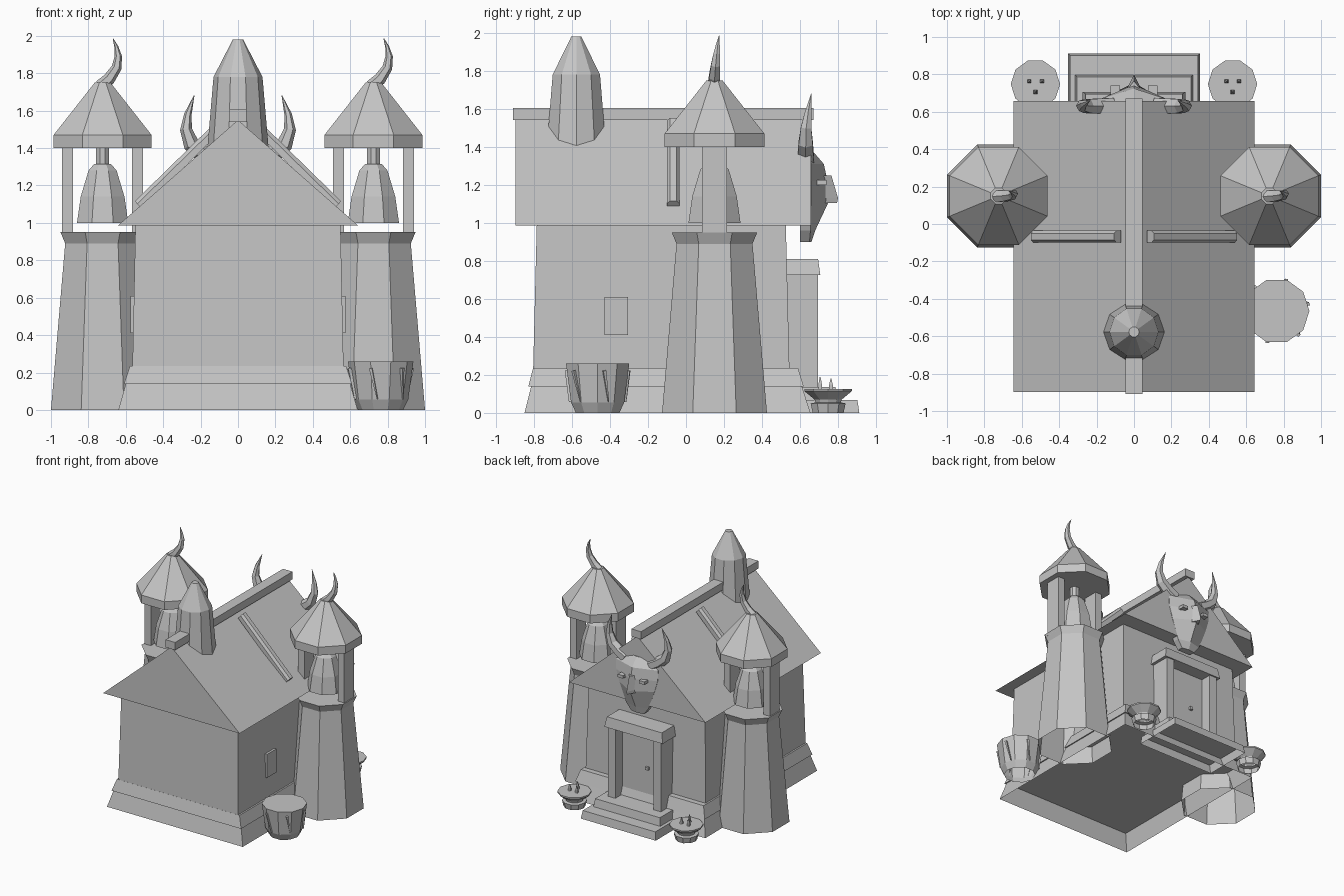
import bpy
import bmesh
from math import sin, cos, pi, tau
from mathutils import Vector, Matrix

if "Cube" in bpy.data.objects:
    bpy.data.objects.remove(bpy.data.objects["Cube"])

stone = bpy.data.materials.new("plain_grey")
stone.use_nodes = True
GREY = (0.56, 0.56, 0.56, 1)
stone.diffuse_color = GREY
stone.node_tree.nodes["Principled BSDF"].inputs["Base Color"].default_value = GREY


def loft(name, rings, hollow=False):
    """Skin a stack of equal-count rings, cap the top and, unless hollow, the base."""
    bm = bmesh.new()
    loops = [[bm.verts.new(p) for p in ring] for ring in rings]
    for a, b in zip(loops, loops[1:]):
        for i in range(len(a)):
            j = (i + 1) % len(a)
            bm.faces.new((a[i], a[j], b[j], b[i]))
    if not hollow:
        bm.faces.new(loops[0][::-1])
    bm.faces.new(loops[-1])
    bmesh.ops.recalc_face_normals(bm, faces=bm.faces)
    mesh = bpy.data.meshes.new(name)
    bm.to_mesh(mesh)
    bm.free()
    mesh.materials.append(stone)
    obj = bpy.data.objects.new(name, mesh)
    bpy.context.collection.objects.link(obj)
    return obj


def lathe(name, profile, sides, x, y, hollow=False):
    """Turn (radius, z) pairs into a faceted solid with flat sides front and back."""
    turn = [pi / 2 + tau * (i + 0.5) / sides for i in range(sides)]
    return loft(name, [[(x + r * cos(a), y + r * sin(a), z) for a in turn]
                       for r, z in profile], hollow)


def tiers(name, levels, hollow=False):
    """Stack rectangles given as (x0, x1, y0, y1, z)."""
    return loft(name, [[(a, c, z), (b, c, z), (b, d, z), (a, d, z)]
                       for a, b, c, d, z in levels], hollow)


def box(name, x0, x1, y0, y1, z0, z1):
    return tiers(name, [(x0, x1, y0, y1, z0), (x0, x1, y0, y1, z1)])


def horn(name, path, side=1, sides=6):
    """Tapered curved horn: path of (x, y, z, radius), rings follow the path."""
    pts = [Vector((side * p[0], p[1], p[2])) for p in path]
    rings = []
    for i, p in enumerate(pts):
        along = (pts[min(i + 1, len(pts) - 1)] - pts[max(i - 1, 0)]).normalized()
        u = along.cross(Vector((0, 1, 0))).normalized()
        v = along.cross(u)
        r = path[i][3]
        rings.append([p + r * (u * cos(tau * k / sides) + v * sin(tau * k / sides))
                      for k in range(sides)])
    return loft(name, rings)


# House body on a hollow plinth
tiers("foundation", [(-.64, .64, -.85, .655, 0), (-.6, .6, -.815, .61, .14)], True)
tiers("foundation_ledge", [(-.61, .61, -.83, .62, .138), (-.578, .578, -.805, .59, .235)])
tiers("walls", [(-.565, .565, -.805, .545, .2), (-.548, .548, -.785, .525, 1)])

# Gabled roof, ridge beam and slope battens
loft("roof", [[(-.643, y, .985), (.643, y, .985), (0, y, 1.55)] for y in (-.897, .657)])
box("ridge_beam", -.045, .045, -.91, .67, 1.54, 1.605)
for s, label in ((-1, "right"), (1, "left")):
    low, high = Vector((s * .515, 0, 1.075)), Vector((s * .07, 0, 1.51))
    out = Vector((s * .66, 0, .75)) * .055
    # chamfered section: (y, height above the slope)
    section = ((-.1, 0), (-.035, 0), (-.035, .65), (-.05, 1), (-.085, 1), (-.1, .65))
    loft(label + "_roof_batten", [[p + out * h + Vector((0, y, 0)) for y, h in section]
                                  for p in (low, high)])

# Chimney
lathe("chimney", [(.167, 1.36), (.131, 1.78), (.028, 1.98)], 10, 0, -.577)

# Side windows
for s, label in ((-1, "right"), (1, "left")):
    xs = sorted((s * .53, s * .575))
    box(label + "_window", xs[0], xs[1], -.43, -.305, .41, .61)

# Bell towers
FLAT = 1 / cos(pi / 8)
for s, label in ((-1, "right"), (1, "left")):
    cx, cy = s * .724, .15

    def turned(part, profile, hollow=False):
        return lathe(f"{label}_{part}", [(r * FLAT, z) for r, z in profile], 8, cx, cy, hollow)

    turned("tower_shaft", [(.276, 0), (.2, .89), (.225, .95)], True)
    turned("tower_roof", [(.262, 1.4), (.262, 1.47), (.042, 1.75)])
    turned("bell", [(.137, 1), (.117, 1.14), (.075, 1.28), (.045, 1.315)])
    turned("bell_hanger", [(.034, 1.3), (.034, 1.42)])
    for d, where in ((-1, "inner"), (1, "outer")):
        px = cx + d * s * .187
        box(f"{label}_{where}_post", px - .03, px + .03, cy - .065, cy + .065, .93, 1.42)
    horn(label + "_tower_horn", [(cx - .01, .147, 1.73, .036), (cx + .035, .15, 1.77, .033),
                                 (cx + .075, .155, 1.83, .027), (cx + .084, .162, 1.89, .02),
                                 (cx + .074, .168, 1.94, .011), (cx + .056, .175, 1.985, .002)])

# Entrance: steps, door, frame and knob
tiers("lower_step", [(-.353, .353, .5, .912, 0), (-.342, .342, .5, .902, .068)], True)
tiers("upper_step", [(-.315, .315, .5, .797, .068), (-.305, .305, .5, .787, .135)], True)
box("door", -.2, .2, .5, .6, .135, .73)
for s, label in ((-1, "right"), (1, "left")):
    xs = sorted((s * .18, s * .25))
    box(label + "_door_jamb", xs[0], xs[1], .5, .695, .135, .73)
tiers("door_lintel", [(-.275, .275, .5, .707, .725), (-.258, .258, .5, .695, .81)])
box("door_knob", -.075, -.05, .595, .62, .41, .435)

# Bull head over the door: each level is half width, cheek depth, ridge depth, height
levels = [(.06, .65, .66, .9), (.105, .655, .68, .96), (.165, .66, .755, 1.12),
          (.195, .66, .745, 1.22), (.2, .66, .725, 1.31), (.1, .64, .665, 1.38)]
loft("bull_head", [[(-w, .6, z), (w, .6, z), (w, c, z), (0, r, z), (-w, c, z)]
                   for w, c, r, z in levels])
loft("bull_brow", [[(-.05, .7, z), (.05, .7, z), (0, y, z)]
                   for y, z in ((.795, 1.105), (.8, 1.13), (.765, 1.25))])
for s, label in ((-1, "right"), (1, "left")):
    xs = sorted((s * .075, s * .125))
    box(label + "_bull_eye", xs[0], xs[1], .68, .74, 1.2, 1.225)
    horn(label + "_bull_horn", [(.12, .63, 1.33, .05), (.19, .63, 1.37, .047),
                                (.25, .63, 1.42, .043), (.278, .632, 1.5, .032),
                                (.268, .643, 1.58, .02), (.235, .66, 1.68, .002)], s)

# Fire bowls with three candles each
for s, label in ((-1, "right"), (1, "left")):
    bx, by = s * .527, .748
    lathe(label + "_fire_bowl", [(.085, 0), (.097, .05), (.07, .055), (.075, .07),
                                 (.132, .115), (.132, .127)], 10, bx, by, True)
    for n, (dx, dy, top) in enumerate(((-.033, .015, .18), (.035, .015, .18), (0, -.042, .19))):
        lathe(f"{label}_candle_{n}", [(.015, .12), (.013, .15), (.003, top)], 4, bx + dx, by + dy)

# Tub with slanted slats
lathe("tub", [(.12, 0), (.147, .055), (.175, .26)], 10, .763, -.465, True)
for n in range(6):
    a = tau * n / 6 + .3
    slat = tiers(f"tub_slat_{n}", [(-.002, .002, -.008, .006, -.085), (-.008, .008, -.008, .012, .085)])
    slat.matrix_world = (Matrix.Translation((.763 + .156 * cos(a), -.465 + .156 * sin(a), .14))
                         @ Matrix.Rotation(a - pi / 2, 4, 'Z') @ Matrix.Rotation(-.13, 4, 'X')
                         @ Matrix.Rotation(.18, 4, 'Y'))
